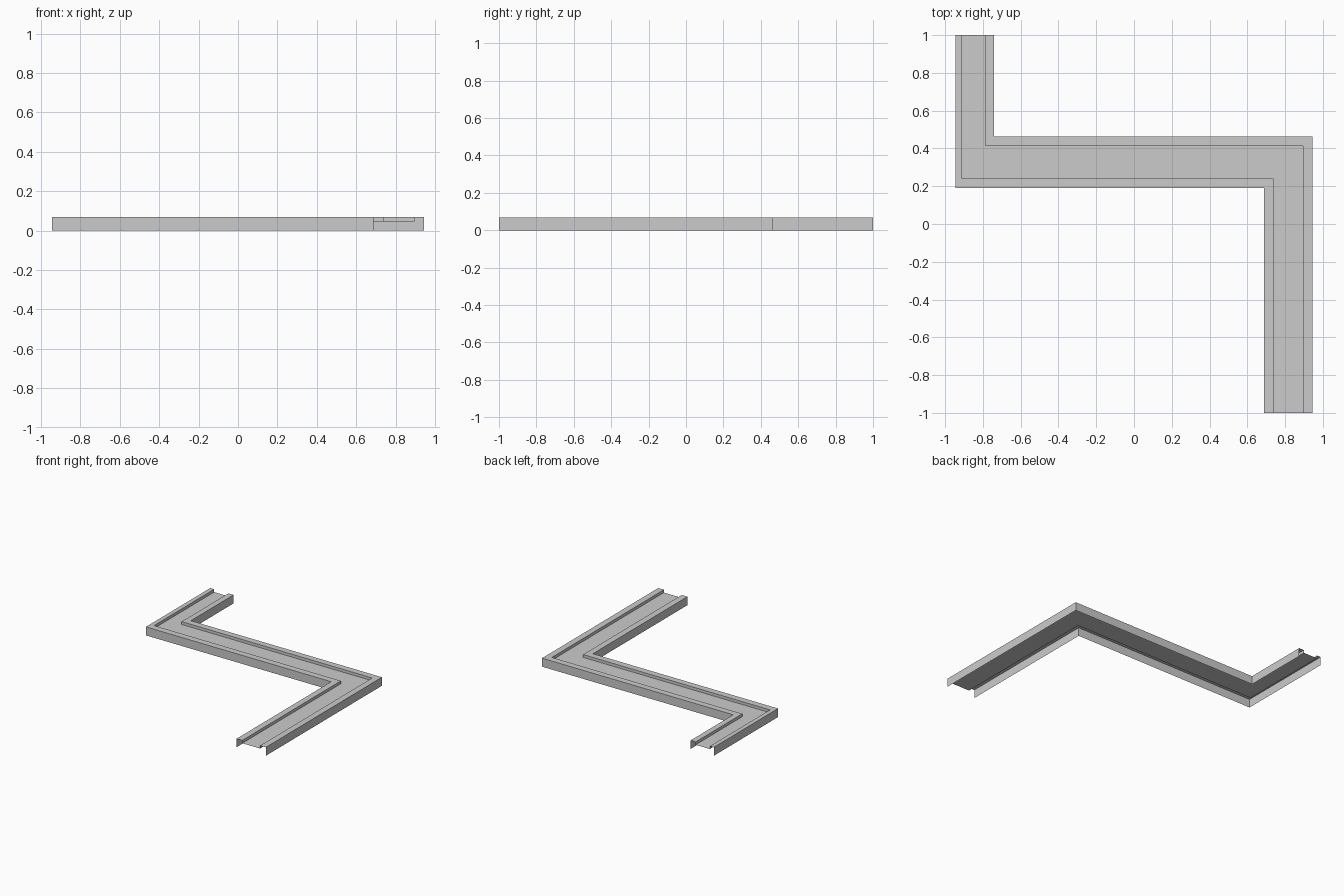
import bpy, bmesh

if "Cube" in bpy.data.objects:
    bpy.data.objects.remove(bpy.data.objects["Cube"])

TOP, FLOOR = 0.068, 0.045

# Cross-section stations: (x of back leg, y of middle run, x of front leg, heights)
stations = [
    (-0.945, 0.190, 0.688, (0.0, TOP)),     # outer wall and rim
    (-0.910, 0.242, 0.738, (TOP, FLOOR)),   # step down into the channel
    (-0.785, 0.412, 0.895, (FLOOR, TOP)),   # step up out of the channel
    (-0.740, 0.463, 0.945, (TOP, 0.0)),     # rim and opposite wall
]

# Sweep the open sheet profile along the mitred Z-shaped path
bm = bmesh.new()
rows = []
for xb, ym, xf, heights in stations:
    path = [(xb, 1.0), (xb, ym), (xf, ym), (xf, -1.0)]
    for z in heights:
        rows.append([bm.verts.new((x, y, z)) for x, y in path])

for a, b in zip(rows, rows[1:]):
    for i in range(3):
        bm.faces.new((a[i], a[i + 1], b[i + 1], b[i]))

# Make the channel side face up and outwards
bm.normal_update()
if sum(f.normal.z * f.calc_area() for f in bm.faces) < 0:
    bmesh.ops.reverse_faces(bm, faces=bm.faces[:])

mesh = bpy.data.meshes.new("channel_track")
bm.to_mesh(mesh)
bm.free()
track = bpy.data.objects.new("channel_track", mesh)
bpy.context.collection.objects.link(track)
